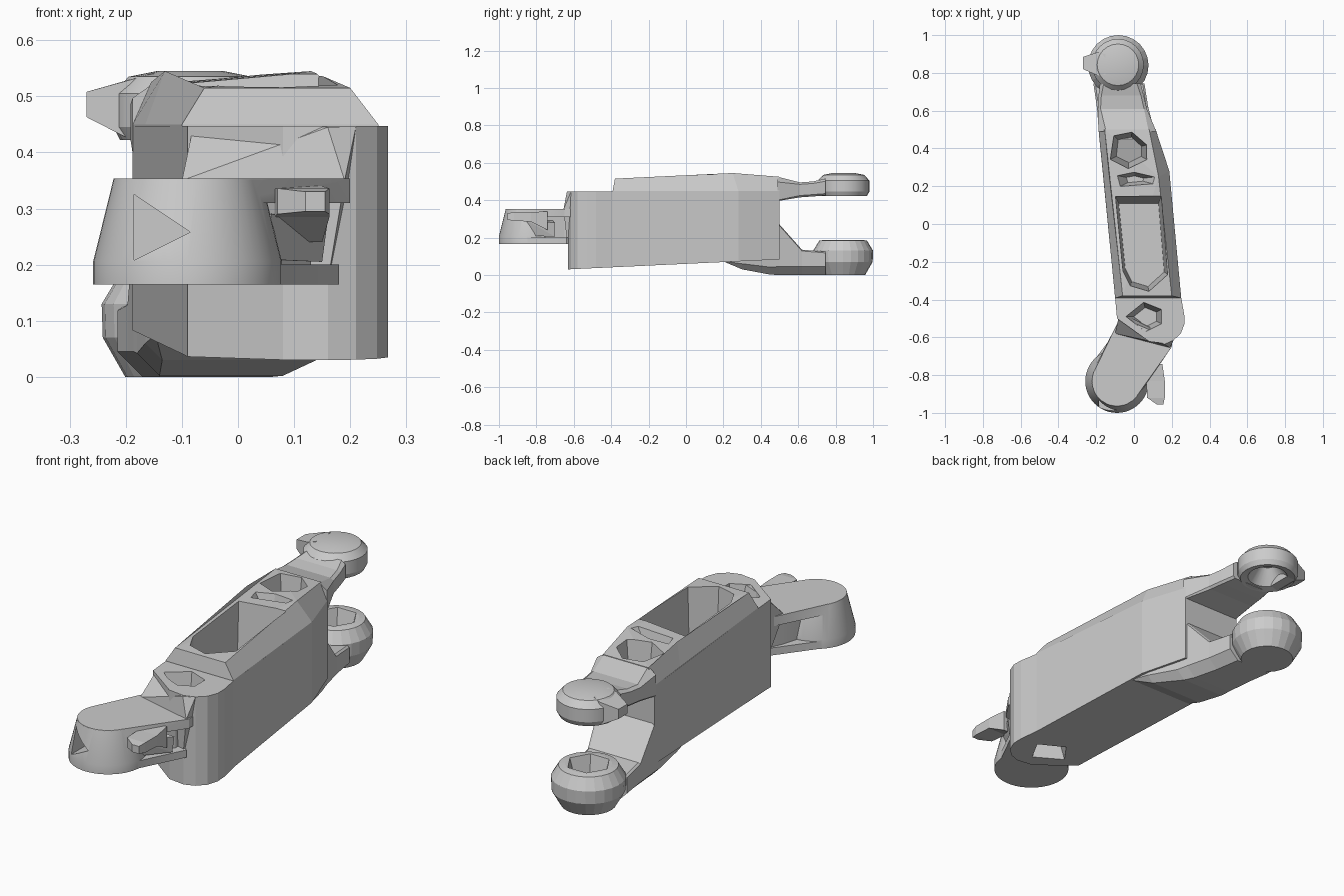
import bpy, bmesh, math
from math import cos, sin, pi

if "Cube" in bpy.data.objects:
    bpy.data.objects.remove(bpy.data.objects["Cube"])


def finish(name, bm):
    bmesh.ops.recalc_face_normals(bm, faces=bm.faces)
    me = bpy.data.meshes.new(name)
    bm.to_mesh(me)
    bm.free()
    ob = bpy.data.objects.new(name, me)
    bpy.context.collection.objects.link(ob)
    return ob


def loft(name, rings):
    """Skin equal-length closed rings and cap both ends."""
    bm = bmesh.new()
    vs = [[bm.verts.new(p) for p in r] for r in rings]
    n = len(rings[0])
    for a, b in zip(vs, vs[1:]):
        for i in range(n):
            j = (i + 1) % n
            bm.faces.new((a[i], a[j], b[j], b[i]))
    bm.faces.new(vs[0][::-1])
    bm.faces.new(vs[-1])
    return finish(name, bm)


def hull(name, pts):
    bm = bmesh.new()
    for p in pts:
        bm.verts.new(p)
    res = bmesh.ops.convex_hull(bm, input=bm.verts)
    junk = [g for g in res["geom_interior"] if isinstance(g, bmesh.types.BMVert)]
    if junk:
        bmesh.ops.delete(bm, geom=junk, context='VERTS')
    bmesh.ops.dissolve_limit(bm, angle_limit=0.01, verts=bm.verts, edges=bm.edges)
    return finish(name, bm)


def circle(c, r, z, n=36):
    return [(c[0] + r * cos(2 * pi * i / n), c[1] + r * sin(2 * pi * i / n), z) for i in range(n)]


def lathe(name, c, prof, n=36):
    return loft(name, [circle(c, r, z, n) for r, z in prof])


def sections(name, secs):
    """Loft along y: (y, x left, x right, z low, z high, low chamfer, high chamfer)."""
    return loft(name, [[(l + b, y, z0), (r - b, y, z0), (r, y, z0 + b), (r, y, z1 - t * .7),
                        (r - t, y, z1), (l + t, y, z1), (l, y, z1 - t * .7), (l, y, z0 + b)]
                       for y, l, r, z0, z1, b, t in secs])


def boolean(ob, other, op='DIFFERENCE'):
    m = ob.modifiers.new("b", 'BOOLEAN')
    m.operation, m.solver, m.object = op, 'EXACT', other
    bpy.context.view_layer.objects.active = ob
    bpy.ops.object.modifier_apply(modifier=m.name)
    bpy.data.objects.remove(other)


def pocket(ob, opening, z_top, z_floor, shrink=.8):
    """Cut a tapered recess given its plan outline."""
    cx = sum(p[0] for p in opening) / len(opening)
    cy = sum(p[1] for p in opening) / len(opening)
    low = [(cx + (x - cx) * shrink, cy + (y - cy) * shrink, z_floor) for x, y in opening]
    boolean(ob, hull("cutter", [(x, y, z_top) for x, y in opening] + low))


def smooth(ob):
    bpy.ops.object.select_all(action='DESELECT')
    ob.select_set(True)
    bpy.context.view_layer.objects.active = ob
    bpy.ops.object.shade_smooth_by_angle(angle=math.radians(25))


# Main body: slanted box with a rounded front corner
plan = [(-.09, -.5), (.08, -.622), (.16, -.632), (.21, -.615), (.248, -.58), (.267, -.53),
        (.266, -.48), (.25, -.39), (.187, .28), (.115, .5), (-.188, .5), (-.1, -.39)]
body = loft("main_body", [[(x, y, .03 + .047 * (y + .63)) for x, y in plan],
                          [(x, y, .447) for x, y in plan]])

# Raised deck with chamfered edges
deck_low = [(-.1, -.392), (.25, -.392), (.187, .28), (.115, .5), (-.188, .5), (-.165, .28)]
deck_top = [(-.06, -.38, .515), (.2, -.38, .515), (.13, .25, .545),
            (.08, .5, .525), (-.155, .5, .525), (-.13, .25, .545)]
deck = loft("deck", [[(x, y, .43) for x, y in deck_low],
                     [(x, y, .45) for x, y in deck_low], deck_top])
boolean(body, deck, 'UNION')

# Pockets in the deck, the front shelf and the underside
pocket(body, [(-.1, .15), (-.06, -.25), (-.02, -.33), (.08, -.36), (.18, -.27),
              (.145, .15)], .56, .2, .86)
pocket(body, [(-.13, .34), (-.11, .47), (-.01, .49), (.07, .42), (.07, .34), (-.03, .29)], .56, .26, .65)
pocket(body, [(-.11, .26), (-.09, .19), (.11, .21), (.12, .25), (0, .28)], .56, .45, .4)
pocket(body, [(-.05, -.49), (.05, -.41), (.15, -.45), (.15, -.53), (.06, -.575)], .48, .26, .6)
pocket(body, [(-.02, -.5), (.13, -.58), (.19, -.47), (.05, -.4)], 0, .14, .5)

# Sloping wedge from the front lug up to the body
hull("front_wedge", [(-.1, -.58, .35), (.19, -.655, .35), (-.08, -.49, .445), (.16, -.637, .445),
                     (.21, -.615, .445), (.2, -.6, .35), (-.05, -.48, .35), (-.08, -.49, .17),
                     (.16, -.635, .17)])

# Front lug: flange, tapered boss and the arm that ties it to the body
c = (-.09, -.832)
lug = lathe("front_lug", c, [(.168, .165), (.168, .206), (.132, .352)], 48)
arm = hull("arm", circle(c, .1315, .3535) + circle(c, .138, .31) +
           [(x, y, z) for z in (.31, .3535) for x, y in
            ((-.1, -.58), (.2, -.65), (.2, -.6), (-.08, -.51))])
boolean(lug, arm, 'UNION')
core = hull("core", [(x, y, z) for z in (.166, .345) for x, y in
                     ((-.13, -.74), (.0, -.84), (.13, -.65), (.13, -.58), (-.06, -.53), (-.09, -.6))])
boolean(lug, core, 'UNION')
foot = hull("foot", [(x, y, z) for z in (.165, .2) for x, y in
                     ((-.21, -.72), (.05, -.9), (.18, -.64), (.13, -.58), (-.06, -.52), (-.11, -.59))])
boolean(lug, foot, 'UNION')
# Triangular recess on the boss
boolean(lug, hull("cutter", [(x, y, z) for x, z in ((-.185, .325), (-.185, .208), (-.085, .258))
                             for y in (-1.1, -.87)]))

# Small latch beside the front lug
sections("side_latch", [(-.955, .12, .155, .295, .33, 0, 0), (-.92, .07, .163, .29, .336, 0, 0),
                        (-.83, .065, .163, .285, .336, 0, 0), (-.74, .02, .15, .24, .34, 0, 0)])
hull("latch_brace", [(.04, -.85, .21), (.15, -.7, .205), (.16, -.7, .28), (.06, -.85, .29),
                     (.02, -.72, .21), (.02, -.72, .3)])

# Upper fork arm and cap
sections("upper_fork_arm", [(.49, -.188, .118, .395, .525, .005, .04), (.61, -.192, .068, .415, .495, .01, .015),
                            (.68, -.188, .052, .42, .5, .01, .015), (.745, -.18, .035, .425, .515, .01, .02)])
u = (-.085, .843)
cap = lathe("upper_fork_cap", u, [(.04, .5), (.09, .43), (.125, .422), (.137, .445), (.137, .505),
                                  (.11, .535), (.06, .545)], 24)
hull("cap_tab", [(-.27, y, z) for y in (.82, .885) for z in (.463, .508)] +
     [(-.19, y, z) for y in (.785, .91) for z in (.422, .53)] +
     [(-.15, y, z) for y in (.79, .9) for z in (.43, .542)])

# Lower fork arm and socket
sections("lower_fork_arm", [(.21, -.15, .185, .068, .2, .005, .02), (.3, -.165, .17, .03, .25, .03, .02),
                            (.45, -.18, .12, .002, .3, .04, .02), (.5, -.186, .105, 0, .27, .045, .01),
                            (.62, -.197, .075, 0, .135, .045, .01), (.745, -.215, .055, 0, .125, .045, .01)])
socket = lathe("lower_fork_socket", (-.083, .84), [(.118, 0), (.158, .07), (.16, .13), (.128, .183), (.1, .188)], 24)
boolean(socket, loft("cutter", [circle((-.083, .84), .06, .06, 6), circle((-.083, .84), .1, .2, 6)]))

for ob in (lug, cap):
    smooth(ob)
